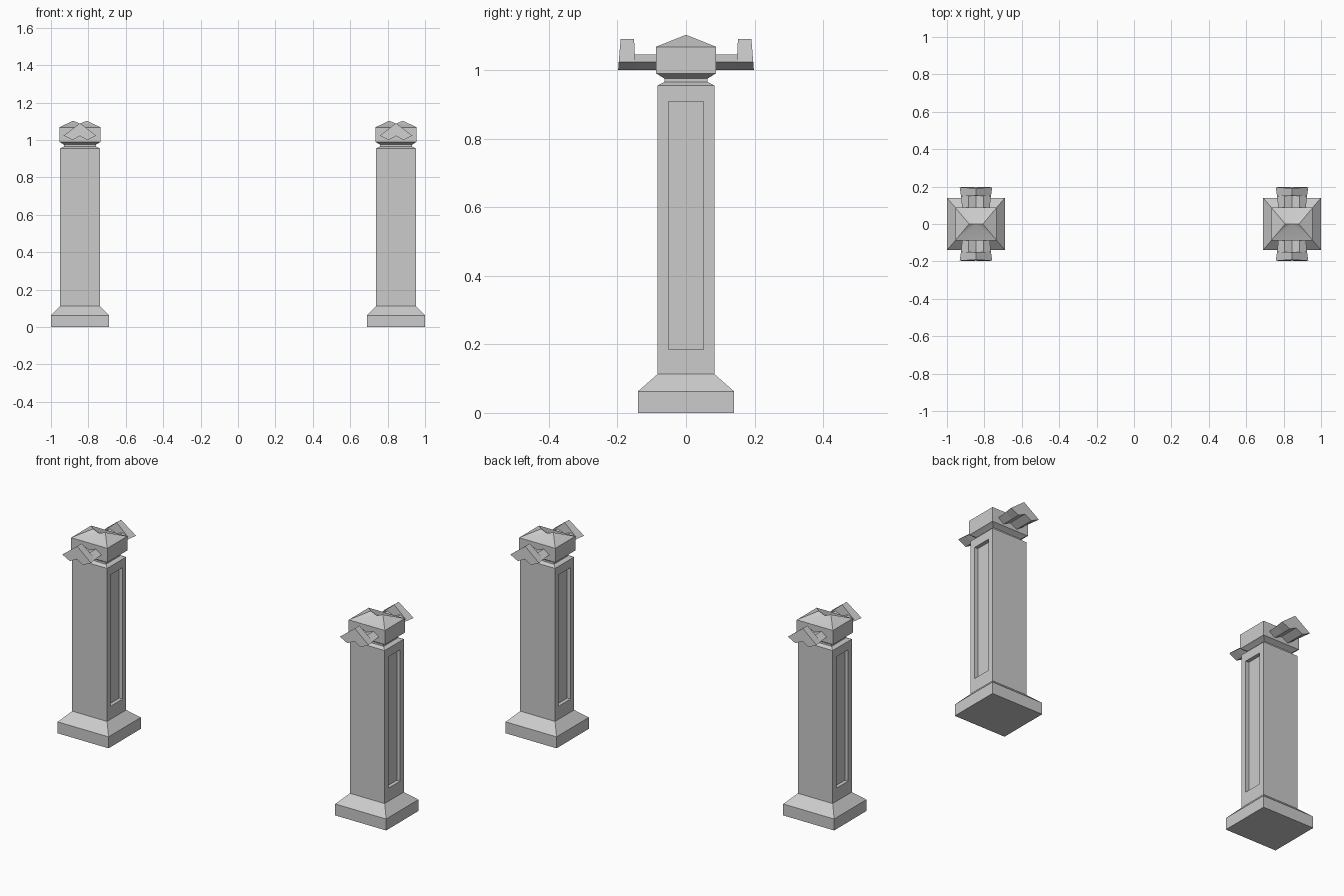
import bpy, bmesh, math
from mathutils import Vector

if "Cube" in bpy.data.objects:
    bpy.data.objects.remove(bpy.data.objects["Cube"])

POST_X = 0.845


def finish(bm, name):
    bmesh.ops.recalc_face_normals(bm, faces=bm.faces)
    me = bpy.data.meshes.new(name)
    bm.to_mesh(me)
    bm.free()
    ob = bpy.data.objects.new(name, me)
    bpy.context.collection.objects.link(ob)
    bpy.ops.object.select_all(action='DESELECT')
    ob.select_set(True)
    bpy.context.view_layer.objects.active = ob
    bpy.ops.object.shade_smooth_by_angle(angle=math.radians(30))
    return ob


def loft(bm, sections, cap_end=True):
    """Skin a list of closed sections; returns the vertex rings."""
    rings = [[bm.verts.new(p) for p in s] for s in sections]
    n = len(rings[0])
    for a, b in zip(rings, rings[1:]):
        for i in range(n):
            j = (i + 1) % n
            bm.faces.new((a[i], a[j], b[j], b[i]))
    bm.faces.new(rings[0])
    if cap_end:
        bm.faces.new(rings[-1])
    return rings


def rect(cx, hx, hy, z):
    return [(cx - hx, -hy, z), (cx + hx, -hy, z), (cx + hx, hy, z), (cx - hx, hy, z)]


def make_post(name, cx):
    bm = bmesh.new()
    # half width x, half depth y, height: plinth, flare, shaft, neck, cap
    profile = [(.155, .14, 0), (.155, .14, .063), (.106, .083, .113),
               (.106, .083, .955), (.086, .063, .965), (.086, .063, .975),
               (.106, .083, .988), (.11, .087, .99), (.11, .087, 1.068)]
    rings = loft(bm, [rect(cx, *p) for p in profile], cap_end=False)
    # shallow roof with two peaks
    a, b, c, d = rings[-1]
    left, mid, right = [bm.verts.new((cx + x, 0, z))
                        for x, z in ((-.037, 1.103), (0, 1.088), (.037, 1.103))]
    for f in ((a, b, mid), (a, mid, left), (b, right, mid), (b, c, right),
              (c, d, mid), (c, mid, right), (d, left, mid), (d, a, left)):
        bm.faces.new(f)
    # recessed panels on both x sides of the shaft
    bm.normal_update()
    sides = [f for f in bm.faces
             if f.calc_area() > .1 and abs(f.normal.y) < .5 and abs(f.normal.z) < .5]
    bmesh.ops.inset_individual(bm, faces=sides, thickness=.033)
    for f in sides:
        for v in f.verts:
            v.co.y = math.copysign(.051, v.co.y)
            v.co.z = .185 if v.co.z < .5 else .908
    out = bmesh.ops.extrude_discrete_faces(bm, faces=sides)
    for f in out['faces']:
        inward = Vector((cx - f.calc_center_median().x, 0, 0)).normalized() * .02
        bmesh.ops.translate(bm, vec=inward, verts=f.verts)
    return finish(bm, name)


def make_bracket(name, cx, s):
    bm = bmesh.new()
    bottom = [(.04, 1.0), (0, 1.021), (-.04, 1.0)]

    def arm(y, t):
        pts = [(-t, 1.023), (-.04, 1.045), (0, 1.03), (.04, 1.045), (t, 1.023)]
        return [(cx + x, s * y, z) for x, z in pts + bottom]

    def tip(y, t, lean):
        pts = [(-t, 1.023), (0, 1.09), (t, 1.023)]
        return [(cx + x, s * (y - lean * (z - 1.0)), z) for x, z in pts + bottom]

    # grooved arm, then raised chevron end
    loft(bm, [arm(.08, .073), arm(.15, .08)])
    loft(bm, [tip(.147, .08, -.05), tip(.198, .087, .08)])
    return finish(bm, name)


for side, sx in (("left", -1), ("right", 1)):
    make_post(side + "_post", sx * POST_X)
    for end, sy in (("front", -1), ("back", 1)):
        make_bracket(f"{side}_{end}_bracket", sx * POST_X, sy)
